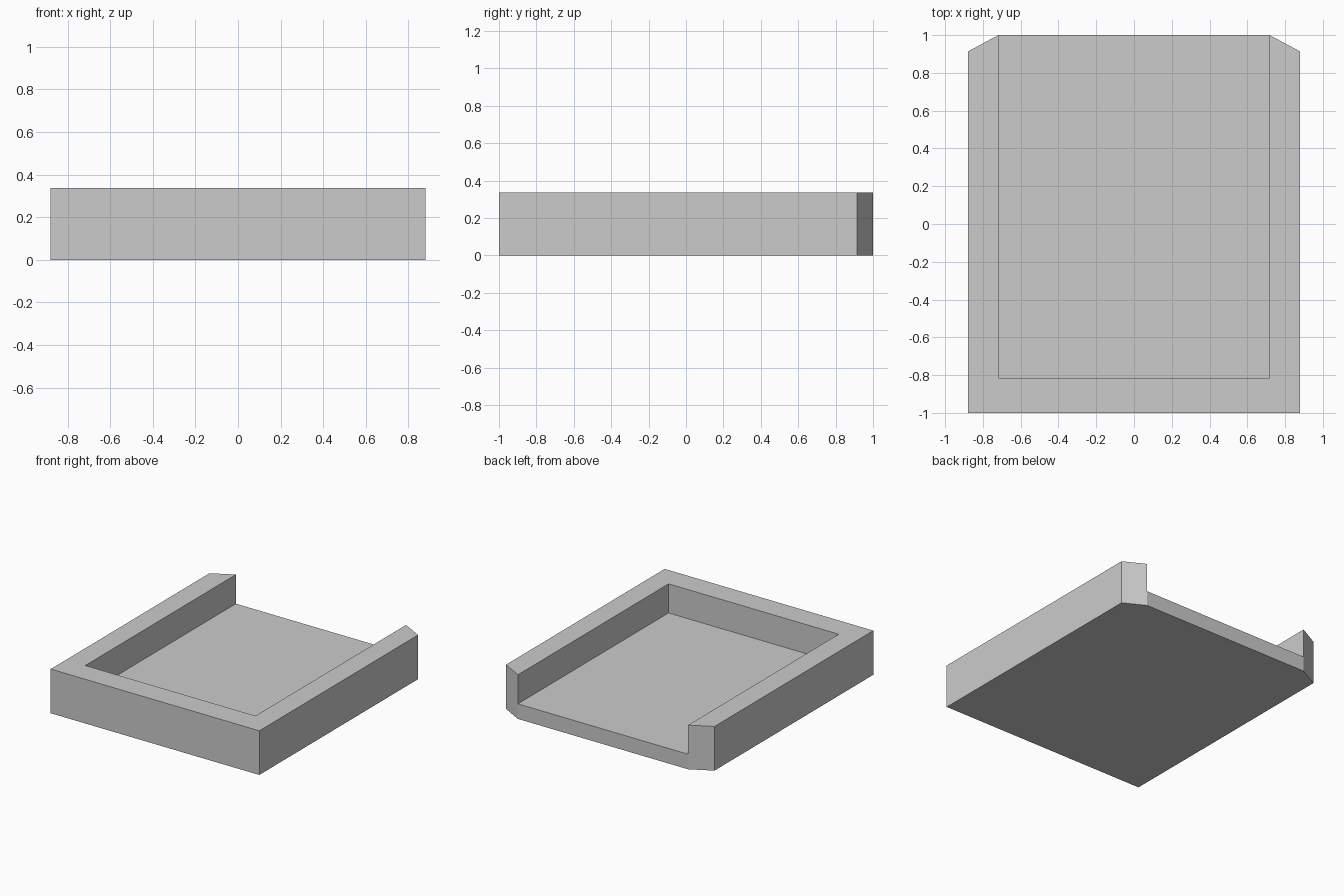
import bpy
import bmesh

cube = bpy.data.objects.get("Cube")
if cube:
    bpy.data.objects.remove(cube, do_unlink=True)

HALF_W, INNER_W = 0.88, 0.718     # outer and inner half widths
FRONT, INNER_FRONT = -1.0, -0.815
BACK, CHAMFER = 1.0, 0.913        # open end and start of its cut corners
FLOOR, HEIGHT = 0.115, 0.337

grey = bpy.data.materials.new("light_grey")
grey.use_nodes = True
color = (0.6, 0.6, 0.6, 1)
grey.diffuse_color = color
grey.node_tree.nodes["Principled BSDF"].inputs["Base Color"].default_value = color


def extrude_up(bm, faces, height, keep=False):
    """Raise faces by a height and return the raised ones."""
    geom = bmesh.ops.extrude_face_region(bm, geom=faces, use_keep_orig=keep)["geom"]
    verts = [g for g in geom if isinstance(g, bmesh.types.BMVert)]
    bmesh.ops.translate(bm, verts=verts, vec=(0, 0, height))
    return [g for g in geom if isinstance(g, bmesh.types.BMFace)]


bm = bmesh.new()

# Right half of the outlines, mirrored to the left
outer = [(HALF_W, FRONT), (HALF_W, CHAMFER)]
inner = [(INNER_W, BACK), (INNER_W, INNER_FRONT)]
right = [bm.verts.new((x, y, 0)) for x, y in outer + inner]
left = [bm.verts.new((-x, y, 0)) for x, y in outer + inner]
rim = bm.faces.new(right + left[::-1])
bed = bm.faces.new([right[3], right[2], left[2], left[3]])

# Floor slab, then the U-shaped wall on top of it
tops = extrude_up(bm, [rim, bed], FLOOR, keep=True)
wall = [f for f in tops if len(f.verts) == 8]
extrude_up(bm, wall, HEIGHT - FLOOR)

# Merge coplanar faces into clean planes
bmesh.ops.recalc_face_normals(bm, faces=bm.faces[:])
bmesh.ops.dissolve_limit(bm, angle_limit=0.01, verts=bm.verts[:], edges=bm.edges[:])
bmesh.ops.recalc_face_normals(bm, faces=bm.faces[:])

mesh = bpy.data.meshes.new("open_tray")
bm.to_mesh(mesh)
bm.free()
mesh.materials.append(grey)
tray = bpy.data.objects.new("open_tray", mesh)
bpy.context.collection.objects.link(tray)
